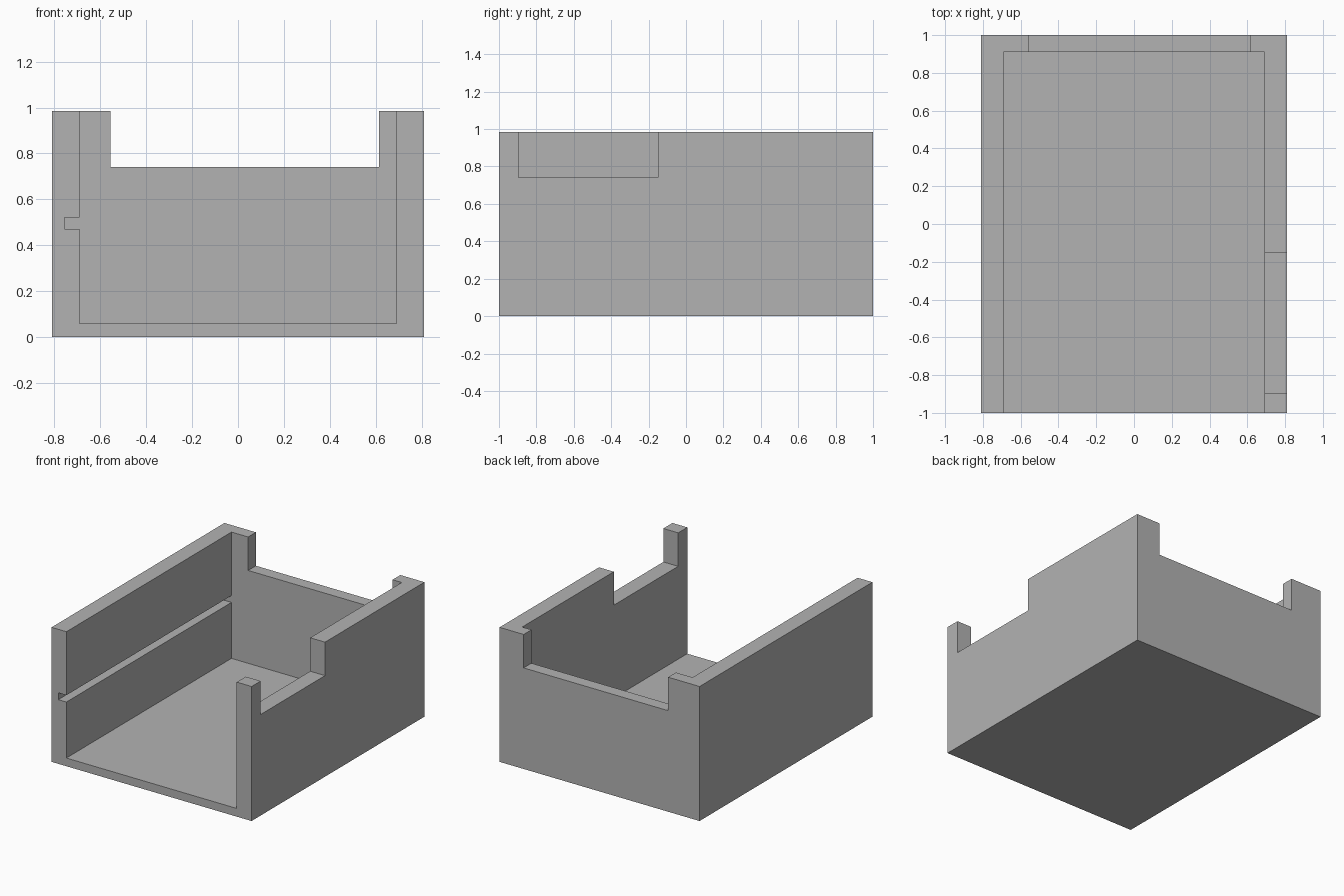
import bpy
import bmesh

cube = bpy.data.objects.get("Cube")
if cube:
    bpy.data.objects.remove(cube, do_unlink=True)

# Overall and wall dimensions
HALF_W, HALF_L, HEIGHT = 0.81, 1.0, 0.985
INNER_W, INNER_BACK, FLOOR = 0.69, 0.91, 0.06
SILL = 0.74
OVER = 0.1  # cutter overshoot past open sides

grey = bpy.data.materials.new("plain grey")
grey.use_nodes = True
colour = (0.45, 0.45, 0.45, 1)
grey.diffuse_color = colour
grey.node_tree.nodes["Principled BSDF"].inputs["Base Color"].default_value = colour


def box(name, x, y, z):
    """Axis-aligned box spanning the given (low, high) ranges."""
    bm = bmesh.new()
    bmesh.ops.create_cube(bm, size=1)
    for v in bm.verts:
        v.co = [span[0] if c < 0 else span[1] for c, span in zip(v.co, (x, y, z))]
    mesh = bpy.data.meshes.new(name)
    bm.to_mesh(mesh)
    bm.free()
    mesh.materials.append(grey)
    obj = bpy.data.objects.new(name, mesh)
    bpy.context.collection.objects.link(obj)
    return obj


tray = box("open_front_tray", (-HALF_W, HALF_W), (-HALF_L, HALF_L), (0, HEIGHT))

top = HEIGHT + OVER
front = -HALF_L - OVER
cutters = [
    # Inside of the tray, open at the top and front
    box("cavity_cutter", (-INNER_W, INNER_W), (front, INNER_BACK), (FLOOR, top)),
    # Notch in the back wall
    box("back_notch_cutter", (-0.555, 0.615), (INNER_BACK - OVER, HALF_L + OVER), (SILL, top)),
    # Notch in the left wall
    box("side_notch_cutter", (INNER_W - OVER, HALF_W + OVER), (-0.895, -0.15), (SILL, top)),
    # Slide groove along the inside of the right wall
    box("groove_cutter", (-0.755, -INNER_W + OVER), (front, INNER_BACK), (0.47, 0.52)),
]

bpy.context.view_layer.objects.active = tray
for cutter in cutters:
    cutter.hide_render = True
    mod = tray.modifiers.new(cutter.name, "BOOLEAN")
    mod.operation = "DIFFERENCE"
    mod.solver = "EXACT"
    mod.object = cutter
    bpy.ops.object.modifier_apply(modifier=mod.name)
    bpy.data.objects.remove(cutter, do_unlink=True)
